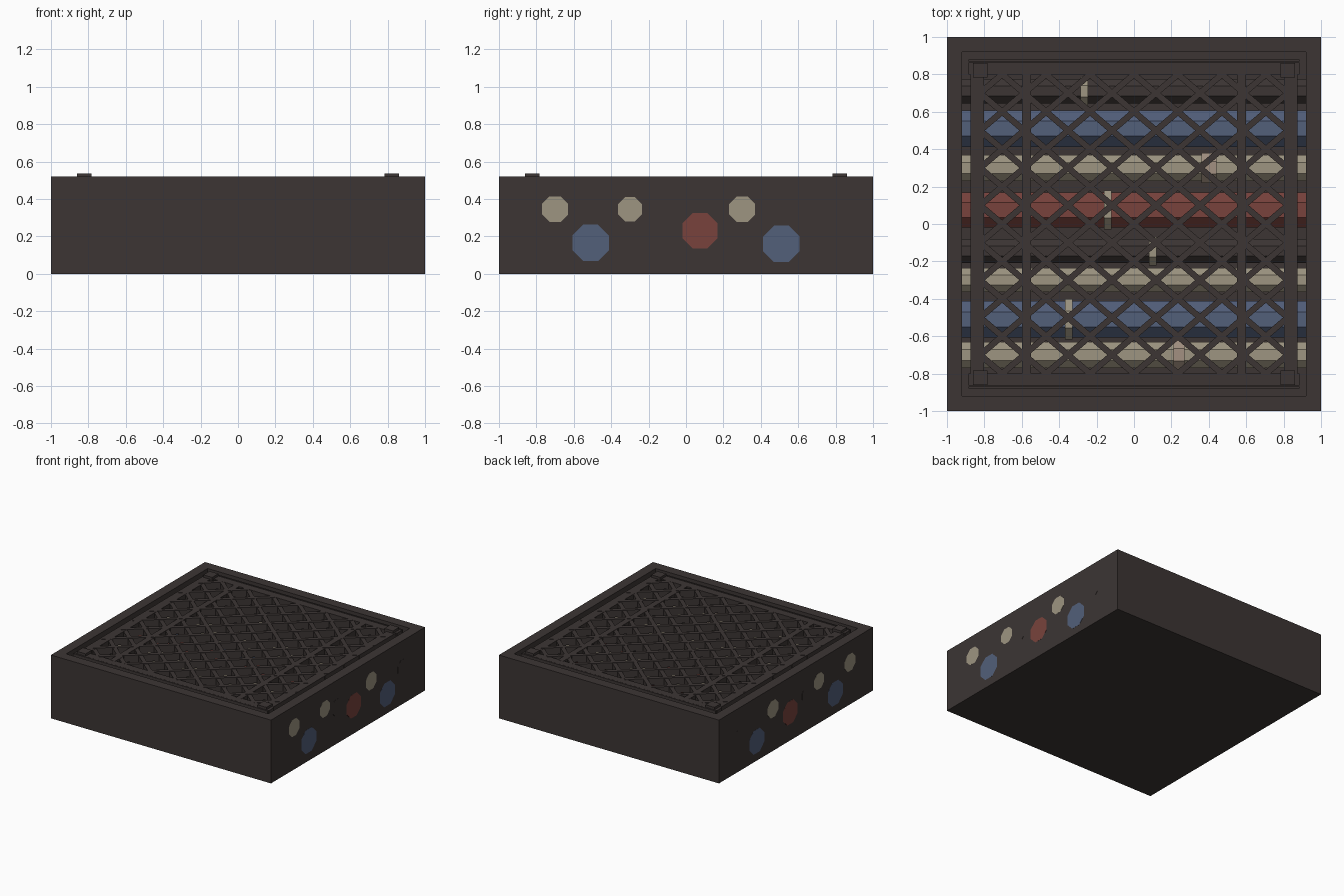
import bpy, bmesh, math
from mathutils import Matrix, Vector

if "Cube" in bpy.data.objects:
    bpy.data.objects.remove(bpy.data.objects["Cube"])


def material(name, rgb):
    m = bpy.data.materials.new(name)
    m.diffuse_color = (*rgb, 1)
    m.use_nodes = True
    m.node_tree.nodes["Principled BSDF"].inputs["Base Color"].default_value = m.diffuse_color
    return m


IRON = material("dark iron", (0.045, 0.036, 0.034))
BLUE = material("blue paint", (0.085, 0.115, 0.195))
CREAM = material("cream paint", (0.34, 0.30, 0.22))
RED = material("red paint", (0.19, 0.055, 0.045))
TAN = material("tan fitting", (0.36, 0.28, 0.22))


def finish(name, bm, mat):
    bmesh.ops.recalc_face_normals(bm, faces=bm.faces)
    mesh = bpy.data.meshes.new(name)
    bm.to_mesh(mesh)
    bm.free()
    mesh.materials.append(mat)
    ob = bpy.data.objects.new(name, mesh)
    bpy.context.collection.objects.link(ob)
    return ob


def add_box(bm, center, size, angle=0.0):
    mat = (Matrix.Translation(center) @ Matrix.Rotation(angle, 4, 'Z')
           @ Matrix.Diagonal((*size, 1)))
    bmesh.ops.create_cube(bm, size=1, matrix=mat)


def tube(name, x0, x1, y, z, r, mat):
    # octagonal cylinder along x with a flat side up
    bm = bmesh.new()
    rot = Matrix.Rotation(math.pi / 2, 4, 'Y') @ Matrix.Rotation(math.pi / 8, 4, 'Z')
    bmesh.ops.create_cone(bm, cap_ends=True, segments=8, radius1=r, radius2=r,
                          depth=x1 - x0,
                          matrix=Matrix.Translation(((x0 + x1) / 2, y, z)) @ rot)
    return finish(name, bm, mat)


# Open-topped pit body with a wide flat rim
H, OPEN, FLOOR = 0.52, 0.885, 0.04
bm = bmesh.new()
add_box(bm, (0, 0, H / 2), (2, 2, H))
top = max(bm.faces, key=lambda f: f.calc_center_median().z)
bmesh.ops.inset_region(bm, faces=[top], thickness=1 - OPEN)
hole = bmesh.ops.extrude_discrete_faces(bm, faces=[top])["faces"][0]
bmesh.ops.translate(bm, verts=hole.verts, vec=(0, 0, FLOOR - H))
finish("pit_body", bm, IRON)

# Pipes: y, z, radius, paint, fitting x, fitting half width, fitting paint
PIPES = [
    (-0.70, 0.345, 0.075, CREAM, 0.24, 0.03, TAN),
    (-0.51, 0.165, 0.105, BLUE, -0.35, 0.02, CREAM),
    (-0.30, 0.345, 0.070, CREAM, None, 0, None),
    (-0.145, 0.30, 0.070, IRON, 0.10, 0.02, CREAM),
    (0.075, 0.23, 0.102, RED, -0.14, 0.02, CREAM),
    (0.30, 0.345, 0.075, CREAM, 0.40, 0.04, TAN),
    (0.51, 0.16, 0.105, BLUE, None, 0, None),
    (0.71, 0.30, 0.070, IRON, -0.265, 0.02, CREAM),
]
for i, (y, z, r, paint, fx, fw, fpaint) in enumerate(PIPES, 1):
    tube(f"pipe_{i}", -1.0005, 1.0005, y, z, r, paint)
    if fx is not None:
        tube(f"pipe_collar_{i}", fx - fw, fx + fw, y, z, r + 0.012, fpaint)

# Grate frame rails, cross bars and raised corner plates
bm = bmesh.new()
for s in (-1, 1):
    add_box(bm, (0, s * 0.832, 0.485), (1.77, 0.064, 0.06))
    add_box(bm, (s * 0.838, 0, 0.485), (0.074, 1.6, 0.06))
finish("grate_frame", bm, IRON)

bm = bmesh.new()
for s in (-1, 1):
    add_box(bm, (s * 0.575, 0, 0.488), (0.048, 1.62, 0.055))
finish("grate_cross_bars", bm, IRON)

bm = bmesh.new()
for sx in (-1, 1):
    for sy in (-1, 1):
        add_box(bm, (sx * 0.822, sy * 0.822, 0.51), (0.08, 0.08, 0.05))
finish("corner_plates", bm, IRON)

# Thin lip strips set in the gap between frame and rim
bm = bmesh.new()
for s in (-1, 1):
    add_box(bm, (0, s * 0.874, 0.495), (1.77, 0.009, 0.045))
finish("frame_lips", bm, IRON)

# Diagonal lattice, each direction in its own layer, clipped to the frame
PX, PY, CX, CY, WIDTH = 0.235, 0.20, 0.865, 0.80, 0.033
for name, s, z in (("lattice_rising", -1, 0.489), ("lattice_falling", 1, 0.486)):
    bm = bmesh.new()
    for n in range(-8, 9):
        # line x / PX + s * y / PY = n
        xs = sorted(PX * (n - s * y / PY) for y in (-CY, CY))
        x0, x1 = max(xs[0], -CX), min(xs[1], CX)
        if x1 - x0 < 0.03:
            continue
        a, b = (Vector((x, s * PY * (n - x / PX), z)) for x in (x0, x1))
        d = b - a
        add_box(bm, (a + b) / 2, (d.length, WIDTH, 0.055), math.atan2(d.y, d.x))
    finish(name, bm, IRON)
